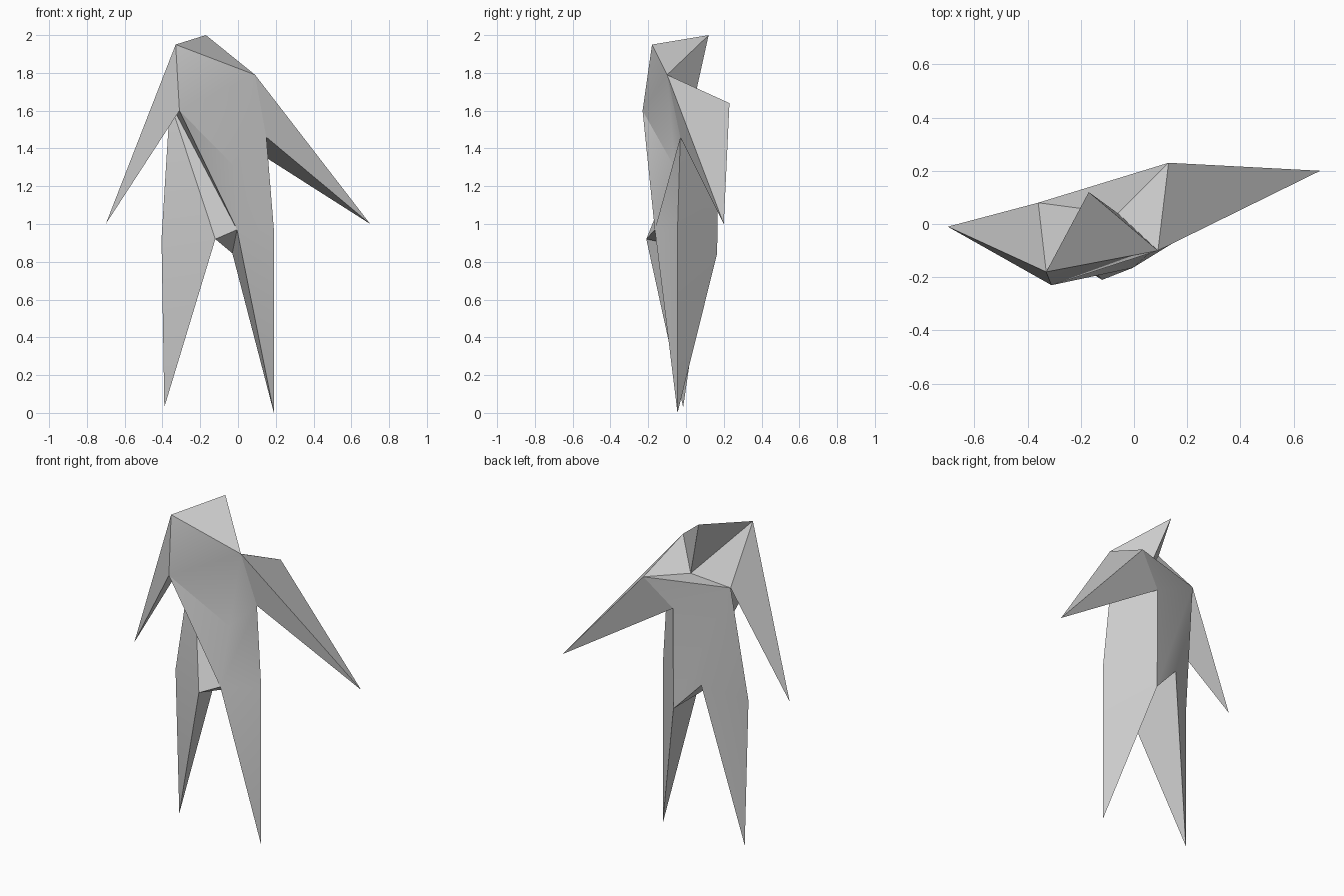
import bpy, bmesh

if "Cube" in bpy.data.objects:
    bpy.data.objects.remove(bpy.data.objects["Cube"])

# Corner points of the folded low-poly figure
P = {
    "crown": (-.17, .12, 2.0), "brow": (-.33, -.18, 1.95), "nape": (-.06, .04, 1.64),
    "shoulder": (.09, -.10, 1.79), "shoulder_back": (.13, .23, 1.64),
    "hand_r": (.70, .20, 1.0), "hand_l": (-.70, -.01, 1.0),
    "chest": (-.31, -.23, 1.60), "back_l": (-.36, .08, 1.645),
    "armpit": (.15, -.03, 1.46), "armpit_back": (-.03, .17, 1.465),
    "waist": (-.015, -.06, 1.30),
    "hip_r": (.19, -.045, .97), "thigh_r": (-.005, -.165, .97), "seat_r": (-.03, .165, .845),
    "hip_l": (-.405, -.03, .92), "thigh_l": (-.12, -.21, .92), "seat_l": (-.195, .13, 1.02),
    "foot_r": (.19, -.045, 0), "foot_l": (-.39, -.015, .03),
}

# Panels of each part, listed by corner names
PARTS = {
    "head": ["crown brow shoulder", "crown shoulder nape", "crown nape brow"],
    "left_arm": ["brow chest hand_l", "brow back_l hand_l", "chest back_l hand_l"],
    "right_arm": ["shoulder hand_r armpit", "shoulder shoulder_back hand_r",
                  "shoulder_back armpit_back hand_r", "armpit armpit_back hand_r"],
    "body": [
        # chest and shoulders
        "brow chest shoulder", "chest waist shoulder", "shoulder waist armpit",
        "brow nape back_l", "nape shoulder shoulder_back", "nape shoulder_back back_l",
        "back_l shoulder_back armpit_back",
        # front folds and crotch
        "chest waist thigh_r", "chest back_l thigh_r", "back_l thigh_l thigh_r",
        "thigh_l thigh_r seat_r", "thigh_l seat_r seat_l",
        # back and hips
        "back_l armpit_back seat_r seat_l", "armpit waist thigh_r hip_r",
        "armpit armpit_back seat_r hip_r", "back_l seat_l hip_l", "back_l hip_l thigh_l",
        # legs
        "thigh_r hip_r foot_r", "hip_r seat_r foot_r", "seat_r thigh_r foot_r",
        "thigh_l hip_l foot_l", "hip_l seat_l foot_l", "seat_l thigh_l foot_l"],
}

# Whole closed shell, so that all panels face outwards
shell = bmesh.new()
verts = {k: shell.verts.new(co) for k, co in P.items()}
for i, panels in enumerate(PARTS.values()):
    for panel in panels:
        f = shell.faces.new([verts[k] for k in panel.split()])
        f.material_index = i
bmesh.ops.recalc_face_normals(shell, faces=shell.faces)

# Split the shell into named parts
for i, name in enumerate(PARTS):
    bm = shell.copy()
    bmesh.ops.delete(bm, geom=[f for f in bm.faces if f.material_index != i], context='FACES')
    for f in bm.faces:
        f.material_index = 0
    me = bpy.data.meshes.new(name)
    bm.to_mesh(me)
    bm.free()
    ob = bpy.data.objects.new(name, me)
    bpy.context.collection.objects.link(ob)
    bpy.ops.object.select_all(action='DESELECT')
    ob.select_set(True)
    bpy.context.view_layer.objects.active = ob
    bpy.ops.object.shade_smooth_by_angle()
shell.free()
